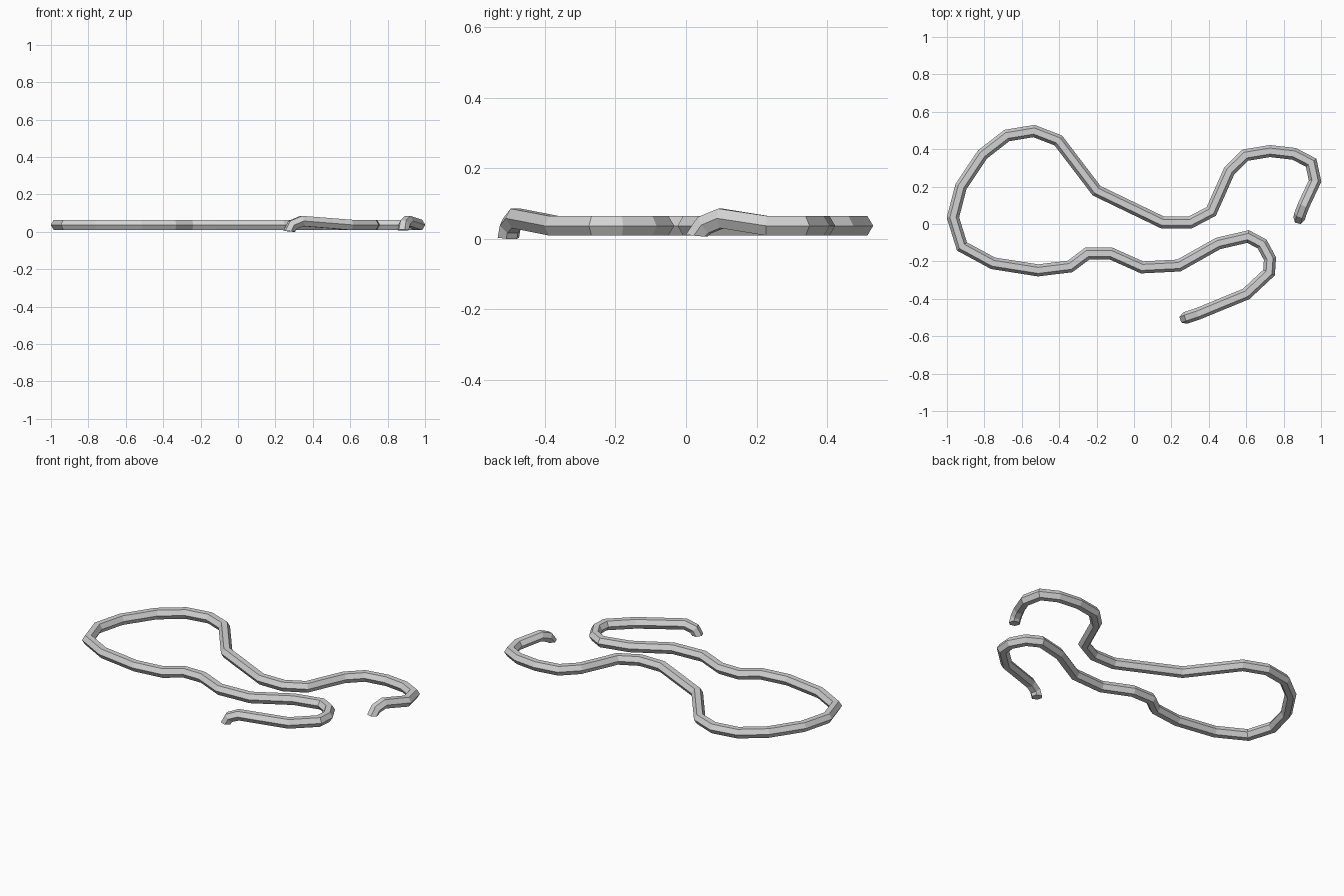
import bpy
import bmesh
import math
from mathutils import Vector

if "Cube" in bpy.data.objects:
    bpy.data.objects.remove(bpy.data.objects["Cube"])

RADIUS = 0.032
SIDES = 6
REST = 0.037  # height of the centre line of the level strand
TIP_LEAN = 0.1  # slight outward lean of the end caps

# Bent-down ends: tip, elbow, crest
first_end = [(0.883, 0.03, 0.009), (0.889, 0.053, 0.039), (0.907, 0.1, 0.058)]
last_end = [(0.342, -0.48, 0.058), (0.291, -0.497, 0.037), (0.274, -0.503, 0.003)]

# Centre line of the level winding strand
winding = [
    (0.968, 0.23), (0.947, 0.328), (0.856, 0.375), (0.727, 0.39), (0.595, 0.368),
    (0.51, 0.285), (0.413, 0.067), (0.3, 0.008), (0.153, 0.008), (-0.2, 0.178),
    (-0.405, 0.447), (-0.535, 0.497), (-0.68, 0.473), (-0.81, 0.372),
    (-0.925, 0.2), (-0.968, 0.035), (-0.92, -0.12), (-0.754, -0.21),
    (-0.513, -0.248), (-0.342, -0.227), (-0.25, -0.158), (-0.123, -0.158),
    (0.043, -0.232), (0.24, -0.222), (0.45, -0.104), (0.61, -0.067),
    (0.685, -0.107), (0.727, -0.185), (0.722, -0.26), (0.6, -0.374),
]
path = [Vector(p) for p in first_end]
path += [Vector((x, y, REST)) for x, y in winding]
path += [Vector(p) for p in last_end]


def flat(v):
    return Vector((v.x, v.y, 0)).normalized()


def add_ring(bm, i):
    """Hexagon at path point i, mitred between its two neighbours."""
    is_tip = i in (0, len(path) - 1)
    before = path[i] - path[i - 1] if i > 0 else path[1] - path[0]
    after = before if is_tip else path[i + 1] - path[i]
    heading = (flat(before) + flat(after)).normalized()
    if is_tip:  # the caps face the ground
        tangent = heading * TIP_LEAN + Vector((0, 0, math.copysign(1, before.z)))
    else:
        tangent = before.normalized() + after.normalized()
    side = Vector((-heading.y, heading.x, 0))
    up = tangent.cross(side).normalized()
    widen = 1 / max(heading.dot(flat(before)), 0.5)
    ring = []
    for k in range(SIDES):
        a = math.tau * k / SIDES
        offset = side * math.cos(a) * widen + up * math.sin(a)
        ring.append(bm.verts.new(path[i] + offset * RADIUS))
    return ring


# Strand: loft the rings and cap both ends
bm = bmesh.new()
rings = [add_ring(bm, i) for i in range(len(path))]
for a, b in zip(rings, rings[1:]):
    for k in range(SIDES):
        n = (k + 1) % SIDES
        bm.faces.new((a[k], a[n], b[n], b[k]))
bm.faces.new(rings[0])
bm.faces.new(rings[-1])
bmesh.ops.recalc_face_normals(bm, faces=bm.faces)

mesh = bpy.data.meshes.new("winding_strand")
bm.to_mesh(mesh)
bm.free()
strand = bpy.data.objects.new("winding_strand", mesh)
bpy.context.collection.objects.link(strand)

# Plain grey
grey = bpy.data.materials.new("plain_grey")
grey.use_nodes = True
colour = (0.65, 0.65, 0.65, 1)
grey.diffuse_color = colour
grey.node_tree.nodes["Principled BSDF"].inputs["Base Color"].default_value = colour
mesh.materials.append(grey)
